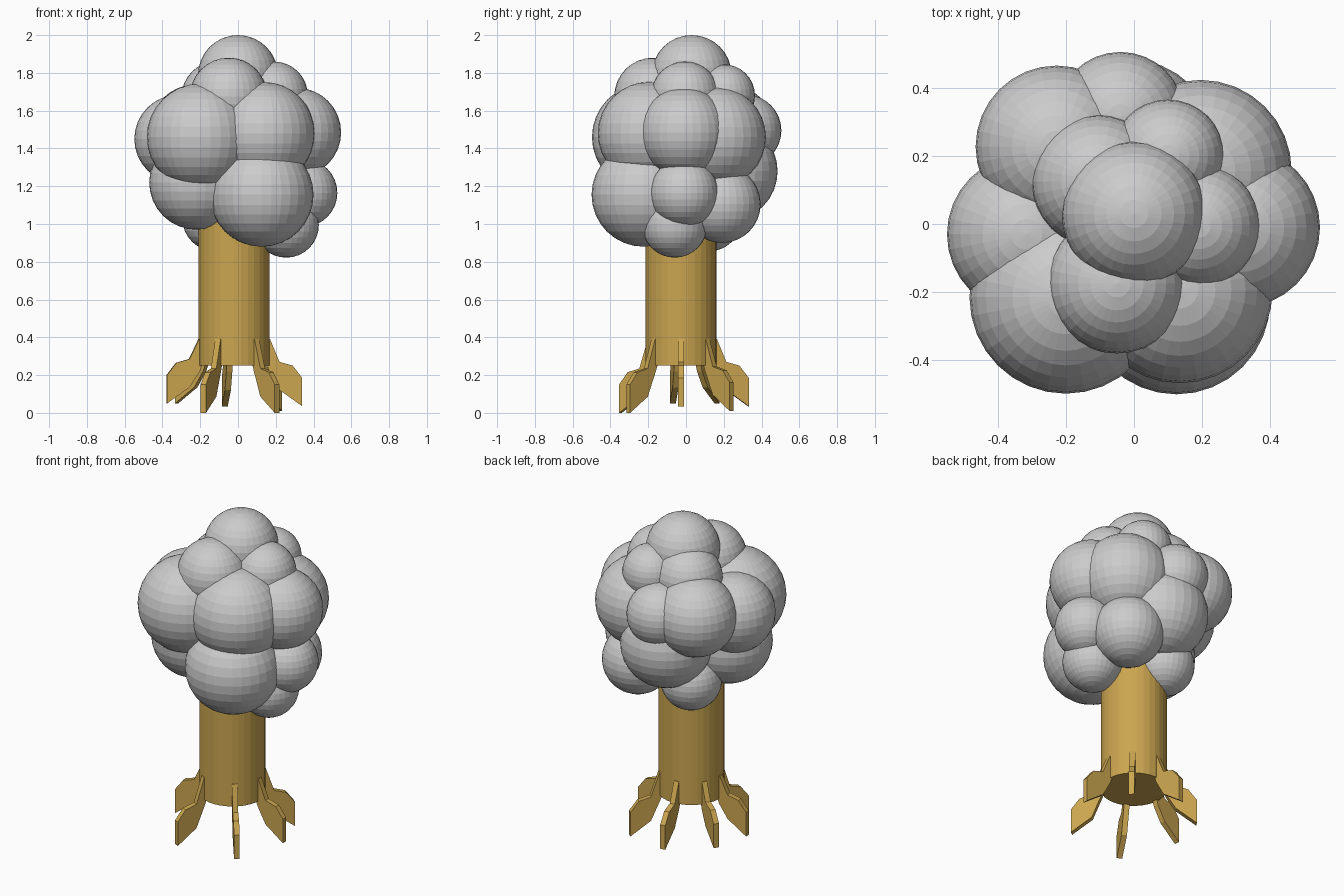
import bpy, bmesh
from math import radians
from mathutils import Matrix, Vector

if "Cube" in bpy.data.objects:
    bpy.data.objects.remove(bpy.data.objects["Cube"])

brown = bpy.data.materials.new("bark")
brown.diffuse_color = (0.6, 0.38, 0.08, 1)
brown.use_nodes = True
brown.node_tree.nodes["Principled BSDF"].inputs["Base Color"].default_value = brown.diffuse_color
TRUNK = Vector((-0.02, -0.026, 0))


def finish(bm, name, mat=None):
    bmesh.ops.recalc_face_normals(bm, faces=bm.faces)
    mesh = bpy.data.meshes.new(name)
    bm.to_mesh(mesh)
    bm.free()
    obj = bpy.data.objects.new(name, mesh)
    bpy.context.collection.objects.link(obj)
    if mat:
        mesh.materials.append(mat)
    return obj


def foliage(name, balls):
    # One cluster of overlapping faceted spheres: (x, y, z, radius)
    for i, (x, y, z, r) in enumerate(balls, 1):
        bm = bmesh.new()
        bmesh.ops.create_uvsphere(bm, u_segments=32, v_segments=16, radius=r,
                                  matrix=Matrix.Translation((x, y, z)))
        finish(bm, f"{name}_{i}")


# Crown of the tree
foliage("foliage_top", [
    (0.0, 0.03, 1.788, 0.212),
    (-0.05, -0.175, 1.675, 0.205),
    (-0.105, 0.125, 1.67, 0.195),
    (0.10, 0.20, 1.68, 0.165),
    (0.19, -0.005, 1.68, 0.18),
])
# Upper ring
foliage("foliage_upper", [
    (-0.20, -0.215, 1.46, 0.283),
    (0.135, -0.195, 1.48, 0.272),
    (0.31, -0.01, 1.485, 0.236),
    (0.195, 0.155, 1.46, 0.268),
    (-0.04, 0.315, 1.495, 0.19),
    (-0.227, 0.227, 1.50, 0.238),
    (-0.315, -0.03, 1.45, 0.234),
])
# Lower ring
foliage("foliage_lower", [
    (0.125, -0.225, 1.155, 0.275),
    (-0.22, -0.11, 1.22, 0.25),
    (0.345, -0.01, 1.165, 0.181),
    (0.20, 0.19, 1.105, 0.205),
    (-0.02, 0.22, 1.28, 0.265),
    (0.255, -0.06, 0.995, 0.173),
    (-0.12, 0.12, 1.03, 0.175),
])

# Trunk
bm = bmesh.new()
bmesh.ops.create_cone(bm, cap_ends=True, segments=32, radius1=0.188, radius2=0.188,
                      depth=0.95, matrix=Matrix.Translation(TRUNK + Vector((0, 0, 0.725))))
finish(bm, "trunk", brown)

# Roots: one bent profile (radius, height), turned around the trunk
PROFILE = [(0.17, 0.40), (0.19, 0.39), (0.24, 0.235), (0.31, 0.215), (0.36, 0.15),
           (0.36, 0.0), (0.255, 0.075), (0.24, 0.085), (0.185, 0.22), (0.17, 0.26)]


def root(i, angle, lift):
    bm = bmesh.new()
    # the foot is lifted, the upper end stays on the trunk
    verts = [bm.verts.new((r, -0.016, z + (lift if r > 0.2 else 0))) for r, z in PROFILE]
    face = bm.faces.new(verts)
    new = bmesh.ops.extrude_face_region(bm, geom=[face])["geom"]
    bmesh.ops.translate(bm, vec=(0, 0.032, 0),
                        verts=[v for v in new if isinstance(v, bmesh.types.BMVert)])
    bm.transform(Matrix.Translation(TRUNK) @ Matrix.Rotation(radians(angle), 4, 'Z'))
    finish(bm, f"root_{i}", brown)


for i, (angle, lift) in enumerate([(0, 0.035), (48, 0.01), (98, 0.035), (148, 0.05),
                                   (187, 0.05), (243, 0.0), (309, 0.0)], 1):
    root(i, angle, lift)
